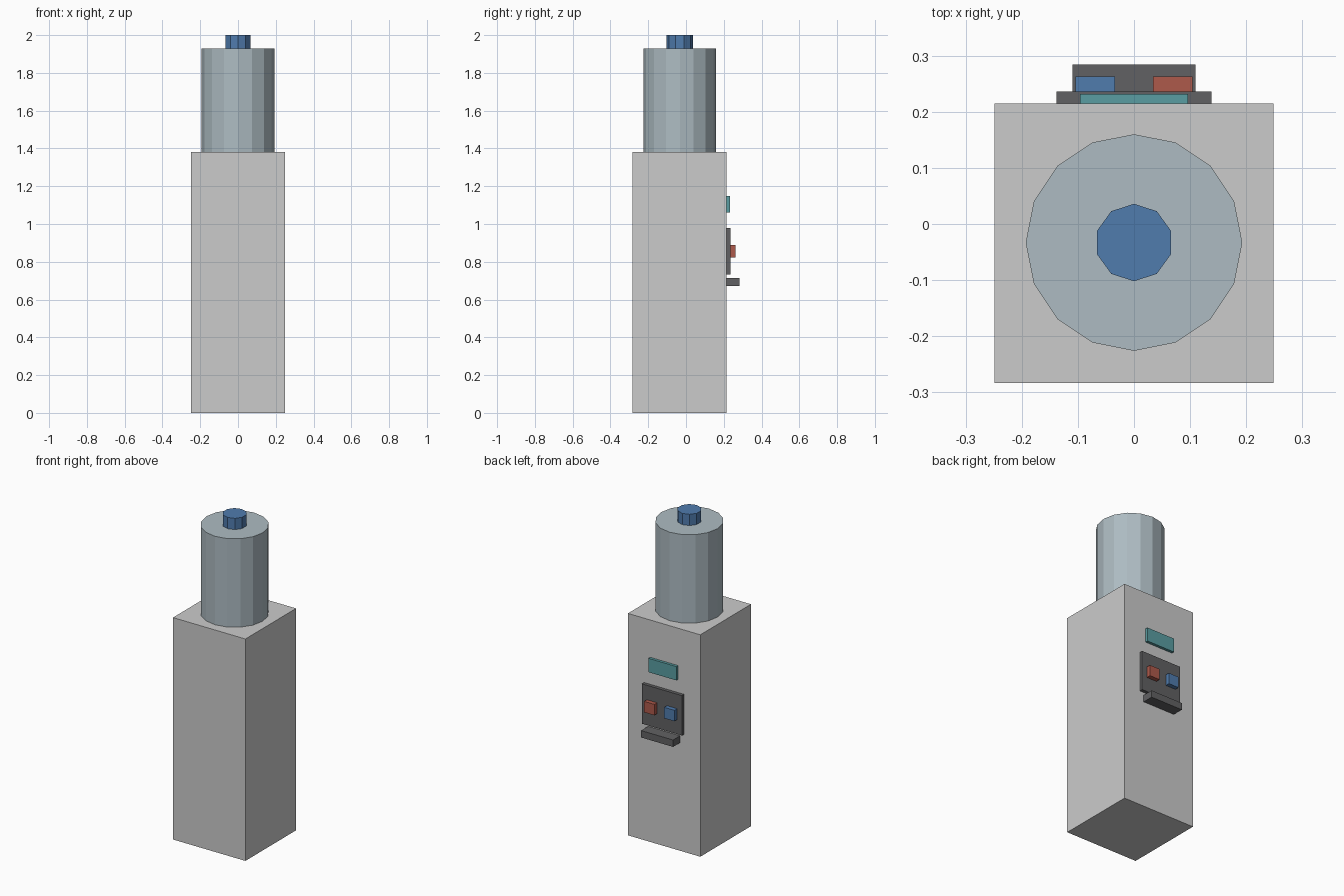
import bpy, bmesh
from mathutils import Matrix

if "Cube" in bpy.data.objects:
    bpy.data.objects.remove(bpy.data.objects["Cube"])


def material(name, rgb):
    mat = bpy.data.materials.new(name)
    mat.diffuse_color = (*rgb, 1.0)
    mat.use_nodes = True
    mat.node_tree.nodes["Principled BSDF"].inputs["Base Color"].default_value = mat.diffuse_color
    return mat


def finish(name, bm, mat):
    mesh = bpy.data.meshes.new(name)
    bm.to_mesh(mesh)
    bm.free()
    if mat:
        mesh.materials.append(mat)
    obj = bpy.data.objects.new(name, mesh)
    bpy.context.collection.objects.link(obj)
    return obj


def box(name, x, y, z, mat=None):
    """Box from (min, max) ranges along each axis."""
    bm = bmesh.new()
    ranges = (x, y, z)
    centre = [(a + b) / 2 for a, b in ranges]
    size = [b - a for a, b in ranges]
    bmesh.ops.create_cube(bm, size=1.0, matrix=Matrix.LocRotScale(centre, None, size))
    return finish(name, bm, mat)


def cylinder(name, sides, radius, y, z, mat=None):
    """Upright flat-shaded prism with a corner pointing to +y."""
    bm = bmesh.new()
    bmesh.ops.create_cone(bm, cap_ends=True, segments=sides, radius1=radius,
                          radius2=radius, depth=z[1] - z[0],
                          matrix=Matrix.Translation((0, y, sum(z) / 2)))
    return finish(name, bm, mat)


dark = material("dark_grey", (0.12, 0.12, 0.125))
water = material("pale_blue_grey", (0.42, 0.50, 0.54))
blue = material("blue", (0.08, 0.20, 0.42))
red = material("red", (0.42, 0.10, 0.07))
teal = material("teal", (0.10, 0.34, 0.36))

BACK = 0.215      # wall that carries the controls
AXIS = -0.033     # centre line of the bottle

# Cabinet
box("cabinet", (-0.249, 0.249), (-0.283, BACK), (0, 1.38))

# Bottle and cap
cylinder("bottle", 16, 0.193, AXIS, (1.38, 1.93), water)
cylinder("bottle_cap", 10, 0.069, AXIS, (1.93, 2.0), blue)

# Display, tap panel and drip tray
box("display", (-0.096, 0.096), (BACK, 0.232), (1.062, 1.148), teal)
box("tap_panel", (-0.138, 0.138), (BACK, 0.236), (0.732, 0.98), dark)
box("drip_tray", (-0.11, 0.11), (BACK, 0.284), (0.672, 0.715), dark)

# Cold and hot taps
for name, x, mat in (("cold_tap", -0.069, blue), ("hot_tap", 0.069, red)):
    box(name, (x - 0.035, x + 0.035), (0.236, 0.263), (0.822, 0.89), mat)
